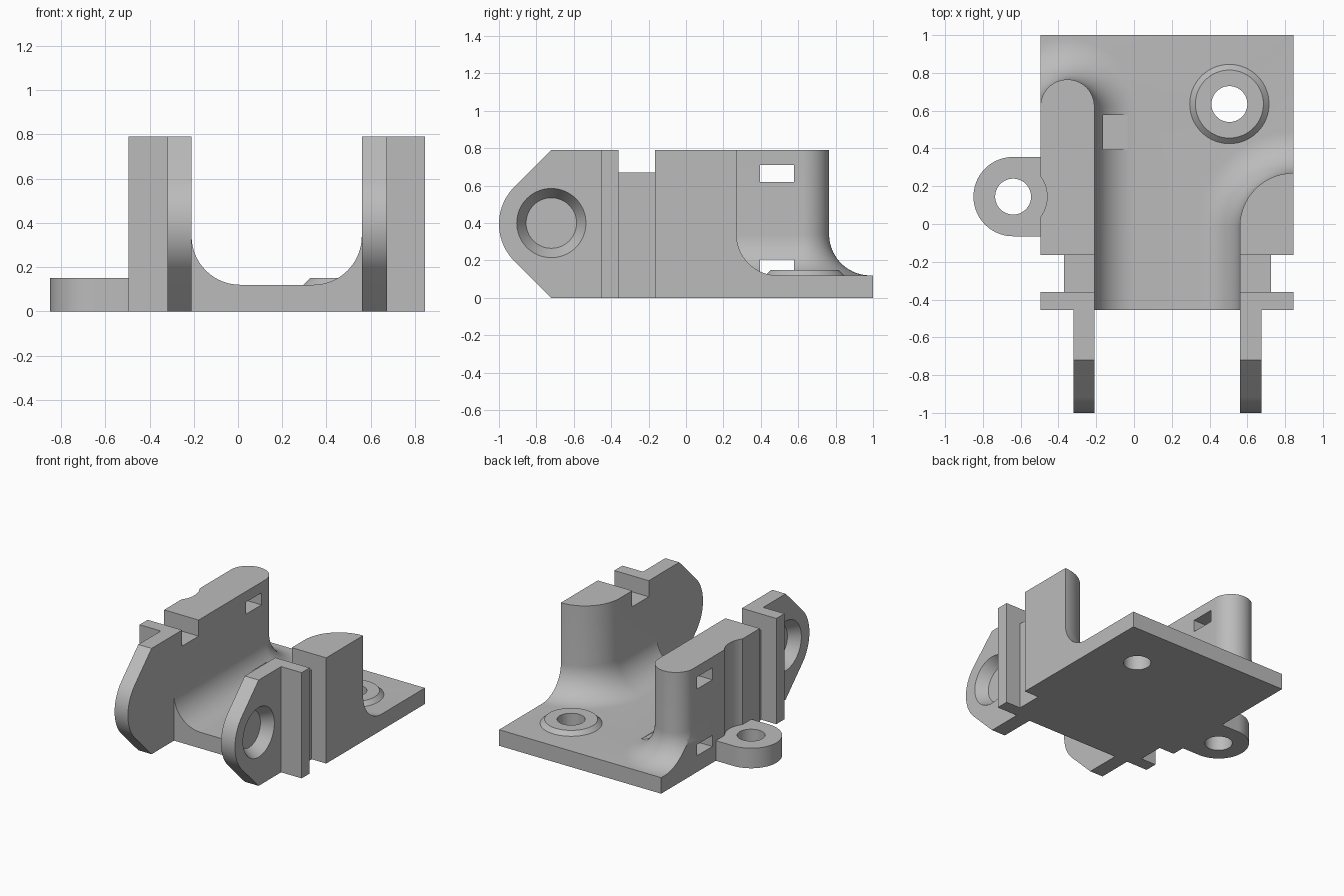
import bpy, bmesh, math
from mathutils import Matrix, Vector

cube = bpy.data.objects.get("Cube")
if cube:
    bpy.data.objects.remove(cube, do_unlink=True)

grey = bpy.data.materials.new("plain_grey")
grey.use_nodes = True
grey.diffuse_color = (0.5, 0.5, 0.5, 1)
grey.node_tree.nodes["Principled BSDF"].inputs["Base Color"].default_value = (0.5, 0.5, 0.5, 1)


def make(name, bm):
    bmesh.ops.recalc_face_normals(bm, faces=bm.faces)
    mesh = bpy.data.meshes.new(name)
    bm.to_mesh(mesh)
    bm.free()
    mesh.materials.append(grey)
    ob = bpy.data.objects.new(name, mesh)
    bpy.context.collection.objects.link(ob)
    return ob


def loft(name, rings):
    """Closed solid through matching rings of points."""
    bm = bmesh.new()
    rows = [[bm.verts.new(p) for p in ring] for ring in rings]
    n = len(rows[0])
    for a, b in zip(rows, rows[1:]):
        for i in range(n):
            j = (i + 1) % n
            bm.faces.new((a[i], a[j], b[j], b[i]))
    bm.faces.new(rows[0])
    bm.faces.new(rows[-1])
    return make(name, bm)


def box(name, x, y, z):
    ring = [(x[0], y[0]), (x[1], y[0]), (x[1], y[1]), (x[0], y[1])]
    return loft(name, [[(*p, h) for p in ring] for h in z])


def cone(name, start, end, r1, r2):
    start, end = Vector(start), Vector(end)
    axis = end - start
    place = Matrix.Translation((start + end) / 2) @ axis.to_track_quat('Z', 'Y').to_matrix().to_4x4()
    bm = bmesh.new()
    bmesh.ops.create_cone(bm, cap_ends=True, segments=64, radius1=r1, radius2=r2,
                          depth=axis.length, matrix=place)
    return make(name, bm)


def combine(ob, tool, operation):
    mod = ob.modifiers.new("cut", 'BOOLEAN')
    mod.operation, mod.solver, mod.object = operation, 'EXACT', tool
    graph = bpy.context.evaluated_depsgraph_get()
    mesh = bpy.data.meshes.new_from_object(ob.evaluated_get(graph))
    ob.modifiers.clear()
    ob.data = mesh
    bpy.data.objects.remove(tool, do_unlink=True)


def arc(cx, cy, r, a0, a1, n):
    return [(cx + r * math.cos(a0 + (a1 - a0) * i / n),
             cy + r * math.sin(a0 + (a1 - a0) * i / n)) for i in range(n + 1)]


X0, X1, Y0, Y1 = -0.495, 0.845, -0.455, 1.0
BASE, TOP, FILLET = 0.12, 0.79, 0.22


def flared_wall(name, cx, cy, radius):
    """Round-ended wall that flares into the base with a fillet."""
    levels = [(BASE / 2, FILLET)]
    for i in range(15):
        a = math.pi / 2 * i / 14
        levels.append((BASE + FILLET * (1 - math.cos(a)), FILLET * (1 - math.sin(a))))
    levels.append((TOP, 0))
    rings = []
    for z, offset in levels:
        plan = arc(cx, cy, radius + offset, 0, math.pi, 48)
        plan += [(cx - radius - offset, -1.2), (cx + radius + offset, -1.2)]
        rings.append([(x, y, z) for x, y in plan])
    return loft(name, rings)


# Base plate with both walls, trimmed to the plate outline
body = box("base_and_walls", (X0 - 0.8, X1 + 0.8), (-1.5, Y1 + 0.3), (0, BASE))
combine(body, flared_wall("long_wall", -0.3525, 0.6225, 0.1425), 'UNION')
combine(body, flared_wall("short_wall", X1, -0.015, 0.285), 'UNION')
combine(body, box("trim", (X0, X1), (Y0, Y1), (-0.1, 1)), 'INTERSECT')

# Side grooves and top notches behind the front flanges
GROOVE = (-0.36, -0.165)
for x in ((-0.8, -0.37), (0.725, 1.1)):
    combine(body, box("groove", x, GROOVE, (-0.1, 1)), 'DIFFERENCE')
combine(body, box("notch", (-0.9, 1.2), GROOVE, (0.67, 1)), 'DIFFERENCE')

# Two slots through the long wall
for z in ((0.122, 0.205), (0.62, 0.71)):
    combine(body, box("slot", (-0.8, -0.035), (0.395, 0.577), z), 'DIFFERENCE')

# Screw clearance beside the ear, and the hole in the plate
EAR, BOSS = (-0.64, 0.145), (0.505, 0.635)
combine(body, cone("clearance", (*EAR, 0.15), (*EAR, 1), 0.18, 0.18), 'DIFFERENCE')
combine(body, cone("hole", (*BOSS, -0.1), (*BOSS, 0.3), 0.095, 0.095), 'DIFFERENCE')

# Raised screw boss
boss = cone("screw_boss", (*BOSS, BASE), (*BOSS, 0.15), 0.21, 0.18)
combine(boss, cone("hole", (*BOSS, 0), (*BOSS, 0.3), 0.095, 0.095), 'DIFFERENCE')

# Side mounting ear
plan = arc(*EAR, 0.21, math.pi / 2, math.pi * 1.5, 40)
plan += [(X0, EAR[1] - 0.21), (X0, EAR[1] + 0.21)]
ear = loft("mounting_ear", [[(x, y, z) for x, y in plan] for z in (0, 0.15)])
combine(ear, cone("hole", (*EAR, -0.1), (*EAR, 0.3), 0.095, 0.095), 'DIFFERENCE')

# Front lugs with blind tapered sockets on their outer faces
LY, LZ = -0.72, 0.395
side = [(Y0, 0), (LY, 0)]
side += arc(LY, LZ, 0.28, math.pi * 1.25, math.pi * 0.75, 24)
side += [(LY, TOP), (Y0, TOP)]
lugs = []
for name, outer, inner in (("right_lug", -0.32, -0.21), ("left_lug", 0.675, 0.56)):
    lug = loft(name, [[(x, y, z) for y, z in side] for x in (outer, inner)])
    out = math.copysign(1, outer - inner)
    combine(lug, cone("socket", (outer + out * 0.016, LY, LZ + 0.005),
                      (outer - out * 0.08, LY, LZ + 0.005), 0.195, 0.135), 'DIFFERENCE')
    lugs.append(lug)

# Smooth curved faces, keep hard edges
bpy.ops.object.select_all(action='DESELECT')
for ob in [body, boss, ear] + lugs:
    ob.select_set(True)
bpy.context.view_layer.objects.active = body
bpy.ops.object.shade_smooth_by_angle(angle=math.radians(30))
